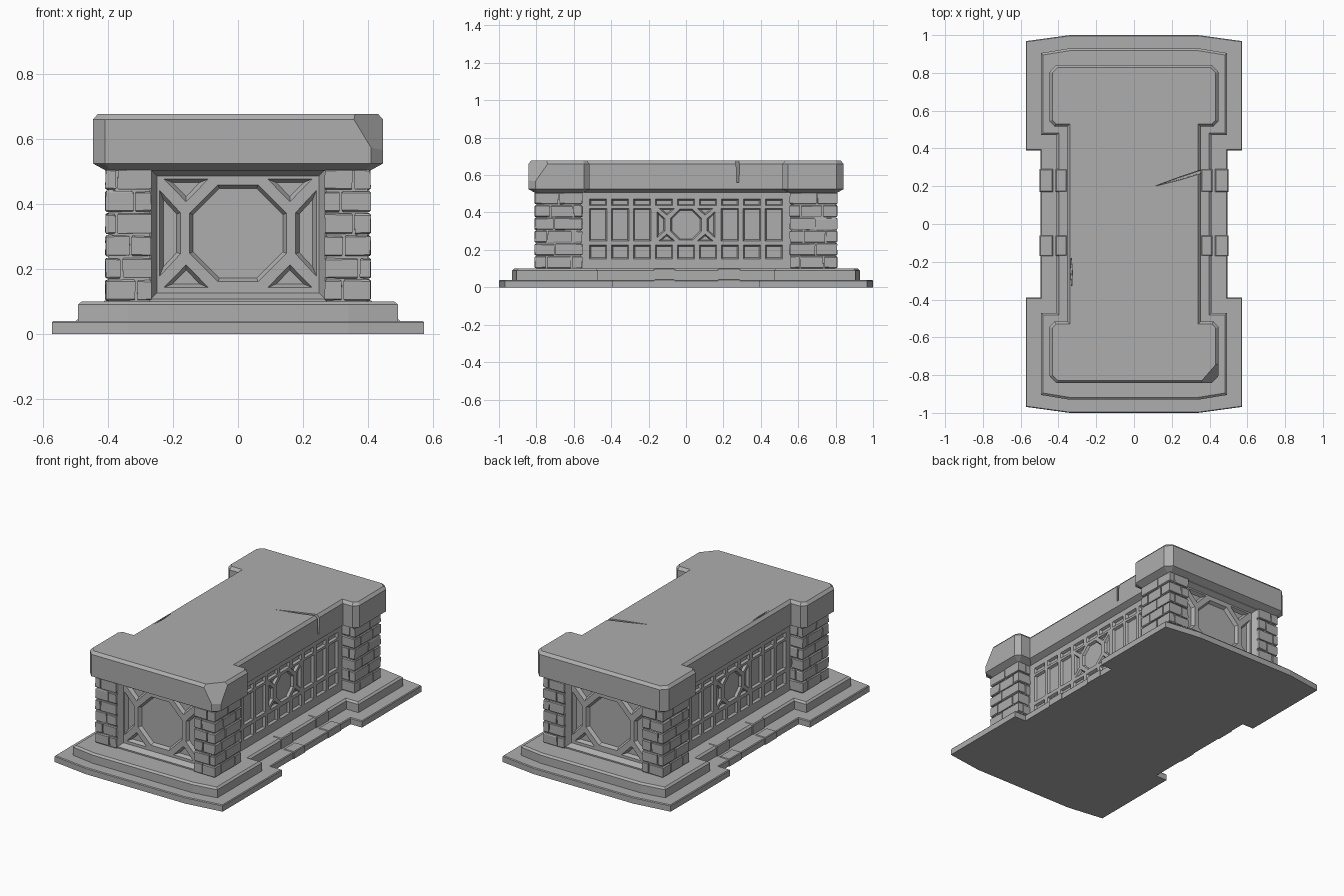
import bpy, bmesh, math, random
from mathutils import Matrix, Vector

random.seed(4)
if "Cube" in bpy.data.objects:
    bpy.data.objects.remove(bpy.data.objects["Cube"])

stone = bpy.data.materials.new("grey_stone")
stone.use_nodes = True
GREY = (0.42, 0.42, 0.42, 1)
stone.diffuse_color = GREY
bsdf = stone.node_tree.nodes["Principled BSDF"]
bsdf.inputs["Base Color"].default_value = GREY
bsdf.inputs["Roughness"].default_value = 0.8


def finish(bm, name):
    bmesh.ops.recalc_face_normals(bm, faces=bm.faces)
    mesh = bpy.data.meshes.new(name)
    bm.to_mesh(mesh)
    bm.free()
    mesh.materials.append(stone)
    obj = bpy.data.objects.new(name, mesh)
    bpy.context.collection.objects.link(obj)
    return obj


def inset(points, d):
    """Move every edge of a counter-clockwise outline inwards by d."""
    out = []
    for i, p in enumerate(points):
        a = (p - points[i - 1]).normalized()
        b = (points[(i + 1) % len(points)] - p).normalized()
        n1, n2 = Vector((-a.y, a.x)), Vector((-b.y, b.x))
        out.append(p + (n1 + n2) * d / (1 + n1.dot(n2)))
    return out


def loft(bm, outline, layers, matrix=Matrix()):
    """Stack insets of an outline at given heights into a closed solid."""
    pts = [Vector(p) for p in outline]
    area = sum(pts[i - 1].cross(pts[i]) for i in range(len(pts)))
    if area < 0:
        pts.reverse()
    rings = [[bm.verts.new(matrix @ Vector((*p, h))) for p in inset(pts, d)]
             for h, d in layers]
    bm.faces.new(rings[0][::-1])
    bm.faces.new(rings[-1])
    for lo, hi in zip(rings, rings[1:]):
        for i in range(len(pts)):
            bm.faces.new((lo[i - 1], lo[i], hi[i], hi[i - 1]))


def slab(name, quarter, layers):
    """Solid with an outline mirrored from its +x +y quarter."""
    right = [(x, -y) for x, y in quarter[::-1]] + quarter
    left = [(-x, -y) for x, y in right]
    bm = bmesh.new()
    loft(bm, right + left, layers)
    return finish(bm, name)


def rect(u0, u1, v0, v1):
    return [(u0, v0), (u1, v0), (u1, v1), (u0, v1)]


def cut(obj, bm, name):
    """Subtract the solids in bm from obj."""
    cutter = finish(bm, name)
    cutter.hide_render = True
    mod = obj.modifiers.new(name, 'BOOLEAN')
    mod.operation, mod.solver, mod.object = 'DIFFERENCE', 'EXACT', cutter
    bpy.context.view_layer.objects.active = obj
    bpy.ops.object.modifier_apply(modifier=name)
    bpy.data.objects.remove(cutter)


def wall(angle, distance):
    """Frame of a wall: u along it, v up, w outwards."""
    return (Matrix.Rotation(math.radians(angle), 4, 'Z')
            @ Matrix.Translation((0, -distance, 0))
            @ Matrix.Rotation(math.pi / 2, 4, 'X'))


def octagon_pattern(cz, sx, sz, r):
    """Octagon with four corner triangles and two side wedges."""
    k = r * math.tan(math.pi / 8)
    polys = [[(r, cz - k), (r, cz + k), (k, cz + r), (-k, cz + r),
              (-r, cz + k), (-r, cz - k), (-k, cz - r), (k, cz - r)]]
    for s in (-1, 1):
        for t in (-1, 1):
            tri = [(0.95, 1), (0.37, 1), (0.66, 0.57)]
            polys.append([(s * u * sx, cz + t * v * sz) for u, v in tri])
        wedge = [(1, -0.8), (1, 0.8), (0.73, 0.38), (0.73, -0.38)]
        polys.append([(s * u * sx, cz + v * sz) for u, v in wedge])
    return polys


# Stepped base
slab("base_slab", [(0.495, 0.39), (0.573, 0.39), (0.573, 0.968), (0.34, 1.0)],
     [(0, 0), (0.035, 0), (0.04, 0.004)])
slab("base_step", [(0.41, 0.47), (0.493, 0.47), (0.493, 0.905), (0.34, 0.93)],
     [(0.04, 0), (0.09, 0), (0.1, 0.012)])

# Loose paving blocks set into the steps
bm = bmesh.new()
for s in (-1, 1):
    for y0, y1 in ((-0.17, -0.06), (0.17, 0.29)):
        loft(bm, rect(s * 0.43, s * 0.5, y0, y1),
             [(0, 0), (0.04, 0), (0.044, 0.004)])
        loft(bm, rect(s * 0.355, s * 0.416, y0, y1),
             [(0.04, 0), (0.098, 0), (0.103, 0.005)])
finish(bm, "step_blocks")

# Chest body with sloped end recesses
bm = bmesh.new()
loft(bm, rect(-0.32, 0.32, -0.79, 0.79), [(0.09, 0), (0.515, 0)])
body = finish(bm, "chest_body")
bm = bmesh.new()
for angle in (0, 180):
    loft(bm, rect(-0.268, 0.268, 0.108, 0.505),
         [(-0.03, 0.018), (0.01, -0.006)], wall(angle, 0.79))
cut(body, bm, "end_recess_cutter")

# Carved panels on the ends and long sides
bm = bmesh.new()
for angle in (0, 180):
    for poly in octagon_pattern(0.31, 0.242, 0.168, 0.15):
        loft(bm, poly, [(-0.02, 0.012), (0.005, -0.002)], wall(angle, 0.76))
side_polys = octagon_pattern(0.335, 0.155, 0.088, 0.083)
for i in range(-4, 5):
    c = i * 0.1175
    side_polys.append(rect(c - 0.046, c + 0.046, 0.152, 0.226))
    side_polys.append(rect(c - 0.046, c + 0.046, 0.436, 0.472))
    if abs(i) > 1:
        side_polys.append(rect(c - 0.047, c + 0.047, 0.248, 0.422))
for angle in (90, 270):
    for poly in side_polys:
        loft(bm, poly, [(-0.014, 0.007), (0.005, -0.002)], wall(angle, 0.32))
cut(body, bm, "panel_cutter")

# Corner pillars: mortar core and staggered bricks
ROWS, Z0, Z1 = 6, 0.1, 0.51
for sx, side in ((-1, "right"), (1, "left")):
    for sy, end in ((-1, "front"), (1, "back")):
        bm = bmesh.new()
        loft(bm, rect(sx * 0.272, sx * 0.399, sy * 0.562, sy * 0.799),
             [(Z0, 0), (Z1, 0)])
        finish(bm, f"{end}_{side}_pillar_core")
        bm = bmesh.new()
        step = (Z1 - Z0) / ROWS
        for row in range(ROWS):
            odd = row % 2
            xs = [0.264, 0.365 if odd else 0.32, 0.411]
            ys = [0.552, 0.69, 0.811] if odd else [0.552, 0.615, 0.735, 0.811]
            for i in range(1, len(xs) - 1):
                xs[i] += random.uniform(-0.012, 0.012)
            for i in range(1, len(ys) - 1):
                ys[i] += random.uniform(-0.015, 0.015)
            z = Z0 + row * step
            for x0, x1 in zip(xs, xs[1:]):
                for y0, y1 in zip(ys, ys[1:]):
                    g = 0.003
                    lift = random.uniform(-0.002, 0.002)
                    loft(bm, rect(sx * (x0 + g), sx * (x1 - g),
                                  sy * (y0 + g), sy * (y1 - g)),
                         [(z + g, 0.004), (z + g + 0.004, 0),
                          (z + step - g - 0.004 + lift, 0),
                          (z + step - g + lift, 0.004)])
        for v in bm.verts:
            v.co += Vector([random.uniform(-0.0015, 0.0015) for _ in range(3)])
        finish(bm, f"{end}_{side}_pillar_bricks")

# Heavy lid with notched sides
lid = slab("lid", [(0.355, 0.515), (0.42, 0.515), (0.447, 0.545),
                   (0.447, 0.805), (0.41, 0.843)],
           [(0.503, 0.04), (0.525, 0), (0.66, 0), (0.677, 0.015)])

# Broken front corner of the lid
bm = bmesh.new()
bm.from_mesh(lid.data)
normal = Vector((-1 / 0.1, 1 / 0.115, -1 / 0.165))
cutres = bmesh.ops.bisect_plane(
    bm, geom=bm.verts[:] + bm.edges[:] + bm.faces[:],
    plane_co=(0.347, -0.843, 0.677), plane_no=normal, clear_inner=True)
rim = [e for e in cutres["geom_cut"] if isinstance(e, bmesh.types.BMEdge)]
bmesh.ops.contextual_create(bm, geom=rim)
bm.to_mesh(lid.data)
bm.free()

# Cracks in the lid
bm = bmesh.new()
loft(bm, [(0.1, 0.197), (0.24, 0.232), (0.37, 0.272), (0.37, 0.292),
          (0.23, 0.245)], [(0.56, 0.003), (0.7, 0)])
loft(bm, [(-0.332, -0.17), (-0.337, -0.25), (-0.328, -0.35),
          (-0.326, -0.25)], [(0.645, 0.001), (0.7, 0)])
cut(lid, bm, "crack_cutter")
